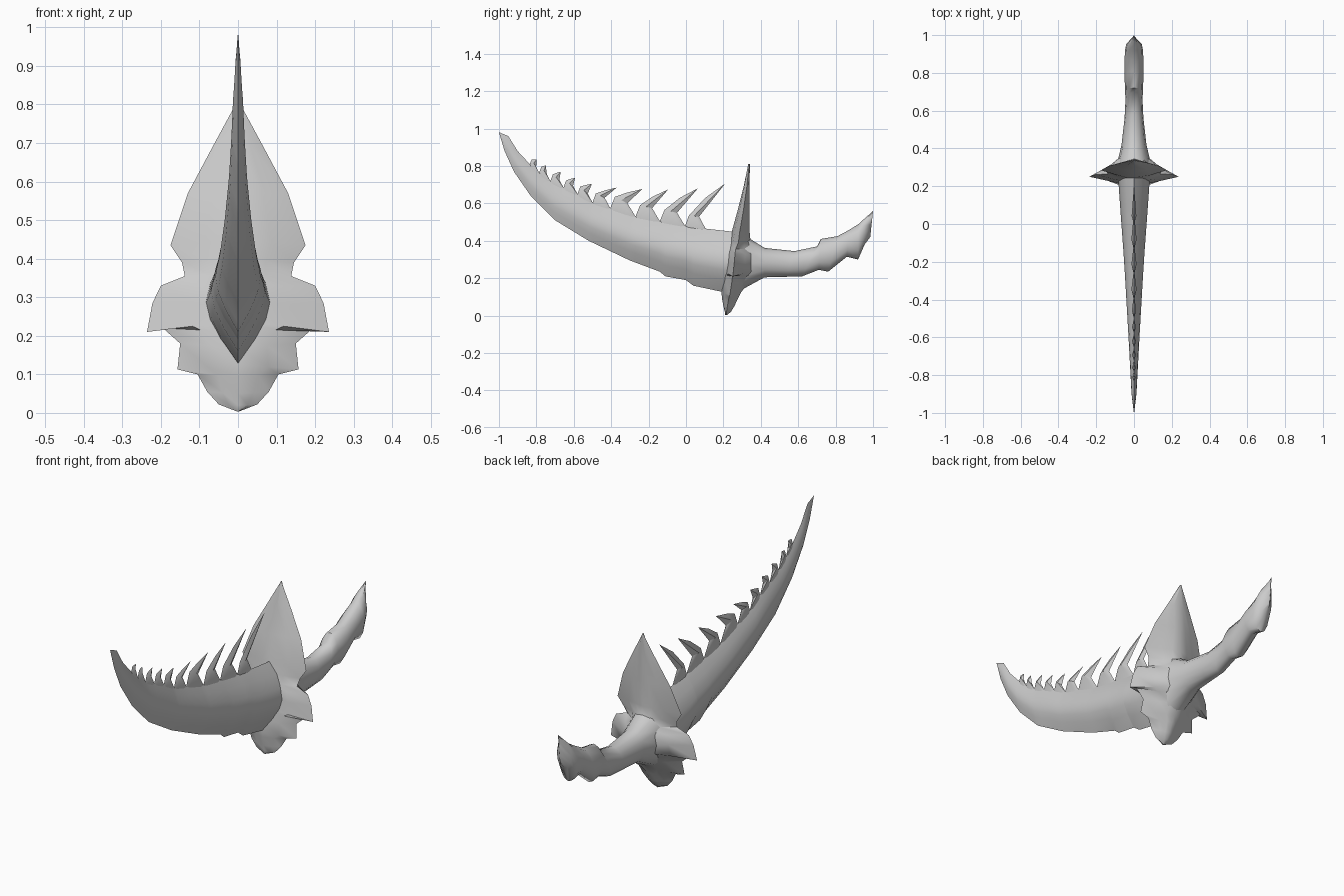
import bpy
import bmesh
from math import sin, cos, pi

cube = bpy.data.objects.get("Cube")
if cube:
    bpy.data.objects.remove(cube)

GREY = (0.6, 0.6, 0.6, 1)
steel = bpy.data.materials.new("plain grey")
steel.use_nodes = True
steel.diffuse_color = GREY
steel.node_tree.nodes["Principled BSDF"].inputs["Base Color"].default_value = GREY


def finish(name, bm, angle):
    bmesh.ops.remove_doubles(bm, verts=bm.verts, dist=0.0004)
    bmesh.ops.recalc_face_normals(bm, faces=bm.faces)
    mesh = bpy.data.meshes.new(name)
    bm.to_mesh(mesh)
    bm.free()
    mesh.materials.append(steel)
    obj = bpy.data.objects.new(name, mesh)
    bpy.context.collection.objects.link(obj)
    bpy.ops.object.select_all(action="DESELECT")
    obj.select_set(True)
    bpy.context.view_layer.objects.active = obj
    bpy.ops.object.shade_smooth_by_angle(angle=angle)


def loft(name, rings, angle=0.9):
    """Skin a row of closed rings and cap both ends."""
    bm = bmesh.new()
    rows = [[bm.verts.new(p) for p in ring] for ring in rings]
    n = len(rows[0])
    for a, b in zip(rows, rows[1:]):
        for i in range(n):
            j = (i + 1) % n
            bm.faces.new((a[i], a[j], b[j], b[i]))
    bm.faces.new(rows[0])
    bm.faces.new(rows[-1])
    finish(name, bm, angle)


def mirrored(half):
    """Close a half ring whose first and last points lie on the centre plane."""
    return half + [(-x, y, z) for x, y, z in half[-2:0:-1]]


def interp(points, v):
    for (a, fa), (b, fb) in zip(points, points[1:]):
        if v <= b:
            return fa + (fb - fa) * max(0, (v - a) / (b - a))
    return points[-1][1]


# Blade: lens section between a lower edge and an upper edge
lower = [(-1, .98), (-.97, .88), (-.92, .77), (-.83, .64), (-.7, .51), (-.52, .4),
         (-.3, .295), (-.14, .235), (-.11, .21), (0, .19), (.04, .16), (.18, .13), (.26, .12)]
notches = [(-.835, .81), (-.785, .765), (-.725, .72), (-.655, .685), (-.58, .65), (-.5, .605),
           (-.405, .575), (-.27, .53), (-.14, .505), (-.005, .48), (.105, .465)]
upper = [(-1, .981), (-.95, .96), (-.9, .88)] + notches + [(.26, .448)]
width = [(-1, .001), (-.9, .013), (-.6, .029), (-.2, .052), (.1, .074), (.26, .085)]
section = [(0, 0), (.2, .55), (.36, .88), (.5, 1), (.66, .85), (.84, .5), (1, 0)]
stations = sorted({y for y, z in lower + upper})
rings = []
for y in stations:
    bottom, top, w = interp(lower, y), interp(upper, y), interp(width, y)
    rings.append(mirrored([(w * f, y, bottom + (top - bottom) * t) for t, f in section]))
loft("blade", rings, 0.7)

# Hooked teeth along the upper edge, each leaning back over its notch
tips = [(-.8, .835), (-.75, .803), (-.67, .77), (-.593, .737), (-.503, .705),
        (-.37, .685), (-.235, .677), (-.095, .675), (.065, .682), (.21, .707)]
bm = bmesh.new()
for (y0, z0), (y1, z1), (ty, tz) in zip(notches, notches[1:], tips):
    s = (y1 - y0) / .12
    left = (y0 + .022 * s, z0 + .06 * min(s, 1))
    inner = (y1 - .038 * s, z1 + .07 * min(s, 1))
    bend = (left[0] * .55 + ty * .45, left[1] * .45 + tz * .55)
    outline = [(y0, z0), left, bend, (ty, tz), inner, (y1, z1),
               (y1, z1 - .04), (y0, z0 - .04)]
    loop = [bm.verts.new((0, y, z)) for y, z in outline]
    for side in (-1, 1):
        ridge = bm.verts.new((side * (.006 + .007 * s), (left[0] + inner[0]) / 2,
                              (left[1] + inner[1]) / 2))
        for a, b in zip(loop, loop[1:] + loop[:1]):
            bm.faces.new((a, b, ridge))
finish("blade_teeth", bm, 0.5)

# Guard rows: rim x, rim z, rim y, spine z, spine front y, spine back y
guard = [(.001, .81, .338, .81, .336, .34), (.066, .69, .325, .69, .308, .34),
         (.13, .57, .308, .57, .278, .34), (.175, .435, .285, .45, .245, .34),
         (.145, .39, .28, .4, .235, .345), (.138, .355, .265, .36, .225, .38),
         (.2, .33, .262, .33, .22, .39), (.222, .285, .258, .28, .215, .39),
         (.236, .21, .25, .24, .21, .38), (.195, .22, .25, .21, .2, .36),
         (.15, .18, .245, .17, .195, .33), (.157, .113, .235, .125, .19, .295),
         (.105, .1, .23, .095, .192, .28), (.08, .055, .222, .05, .2, .258),
         (.05, .022, .217, .02, .208, .24), (.001, .003, .215, .003, .213, .218)]
rings = []
for x, z, y, sz, front, back in guard:
    mz = (z + sz) / 2
    rings.append(mirrored([
        (0, front, sz),
        (x * .5, front * .55 + y * .45 - .004, mz),
        (x, y, z),
        (x * .55, back * .4 + y * .6 + .004, mz),
        (x * .25, back * .85 + y * .15, sz),
        (0, back, sz)]))
loft("guard", rings)

# Grip rings: top y, top z, bottom y, bottom z, half width
grip = [(.27, .46, .25, .1, .105), (.34, .412, .31, .145, .088), (.42, .362, .42, .205, .066),
        (.58, .345, .54, .208, .05), (.7, .37, .62, .21, .045), (.72, .41, .71, .245, .048),
        (.81, .425, .76, .235, .05), (.87, .457, .86, .315, .05), (.92, .488, .92, .3, .048),
        (.95, .515, .955, .38, .041), (1, .56, .985, .42, .002)]
rings = []
for ty, tz, by, bz, w in grip:
    ring = []
    for i in range(12):
        a = 2 * pi * i / 12
        t = (cos(a) + 1) / 2
        ring.append((w * sin(a), by + (ty - by) * t, bz + (tz - bz) * t))
    rings.append(ring)
loft("grip", rings)
